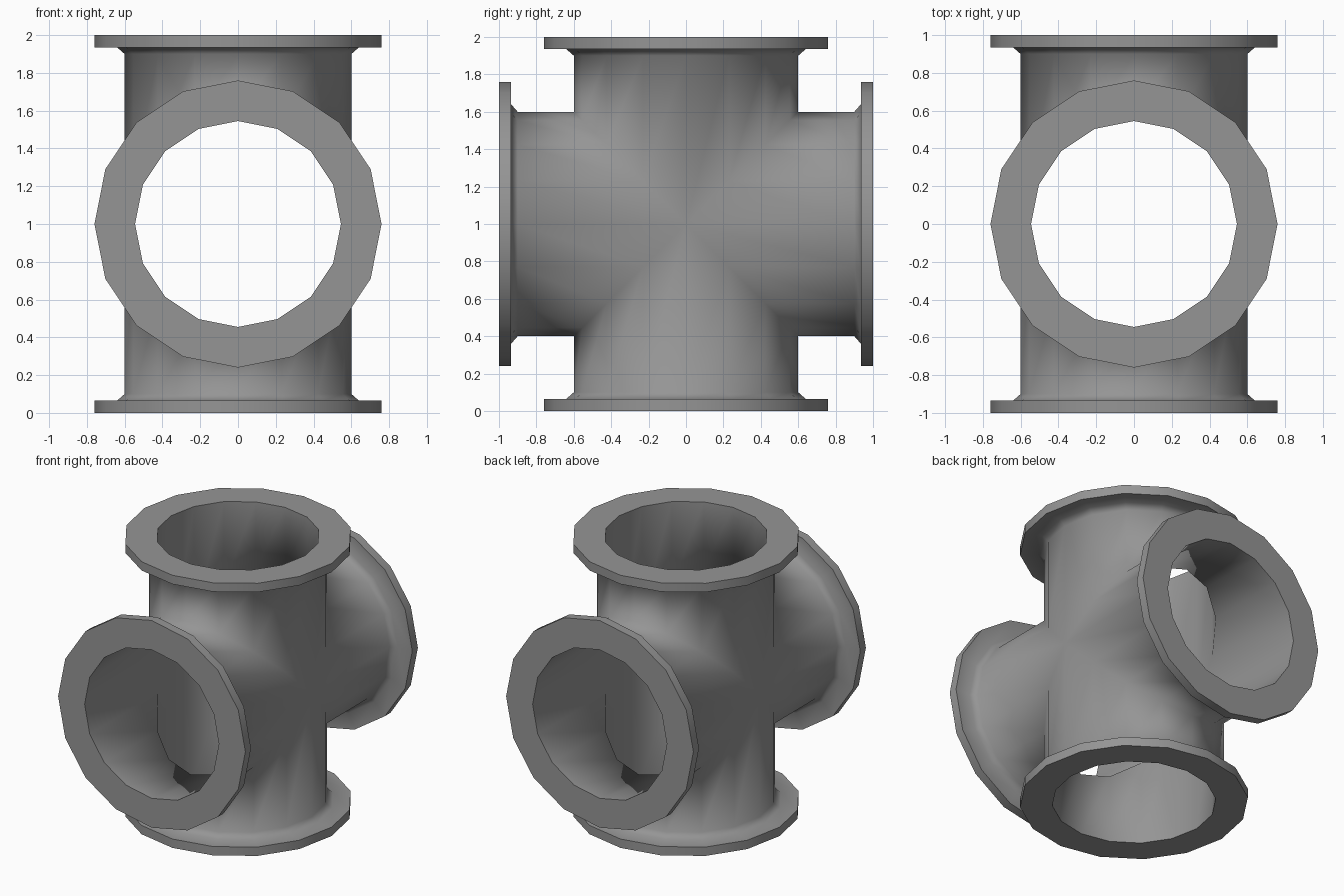
import bpy, bmesh
from math import cos, sin, tau
from mathutils import Matrix, Vector

cube = bpy.data.objects.get("Cube")
if cube:
    bpy.data.objects.remove(cube, do_unlink=True)

SIDES = 16
# Arm profile as (radius, height); None runs to the mitre where arms meet
PROFILE = [(0.6, None), (0.6, 0.9), (0.64, 0.935), (0.76, 0.935),
           (0.76, 1.0), (0.545, 1.0), (0.545, None)]
SHARP_RINGS = (3, 4, 5)


def add_arm(bm, turn):
    """One flanged hollow arm along +z, turned about x."""
    rings = []
    for radius, height in PROFILE:
        ring = []
        for i in range(SIDES):
            a = tau * i / SIDES
            x, y = radius * cos(a), radius * sin(a)
            z = abs(y) if height is None else height
            ring.append(bm.verts.new(turn @ Vector((x, y, z))))
        rings.append(ring)
    for lower, upper in zip(rings, rings[1:]):
        for i in range(SIDES):
            j = (i + 1) % SIDES
            face = bm.faces.new((lower[i], lower[j], upper[j], upper[i]))
            face.smooth = True
    # Crisp flange rim and bore mouth
    for k in SHARP_RINGS:
        for i in range(SIDES):
            edge = bm.edges.get((rings[k][i], rings[k][(i + 1) % SIDES]))
            edge.smooth = False


# Four arms welded along their mitres
bm = bmesh.new()
for quarter in range(4):
    add_arm(bm, Matrix.Rotation(tau * quarter / 4, 3, 'X'))
bmesh.ops.remove_doubles(bm, verts=bm.verts[:], dist=0.0005)
bmesh.ops.recalc_face_normals(bm, faces=bm.faces[:])
mesh = bpy.data.meshes.new("pipe_cross")
bm.to_mesh(mesh)
bm.free()

pipe = bpy.data.objects.new("pipe_cross", mesh)
pipe.location.z = 1.0
bpy.context.collection.objects.link(pipe)

# Plain grey metal
grey = bpy.data.materials.new("grey_metal")
grey.use_nodes = True
color = (0.3, 0.3, 0.3, 1.0)
grey.diffuse_color = color
grey.node_tree.nodes["Principled BSDF"].inputs["Base Color"].default_value = color
mesh.materials.append(grey)
